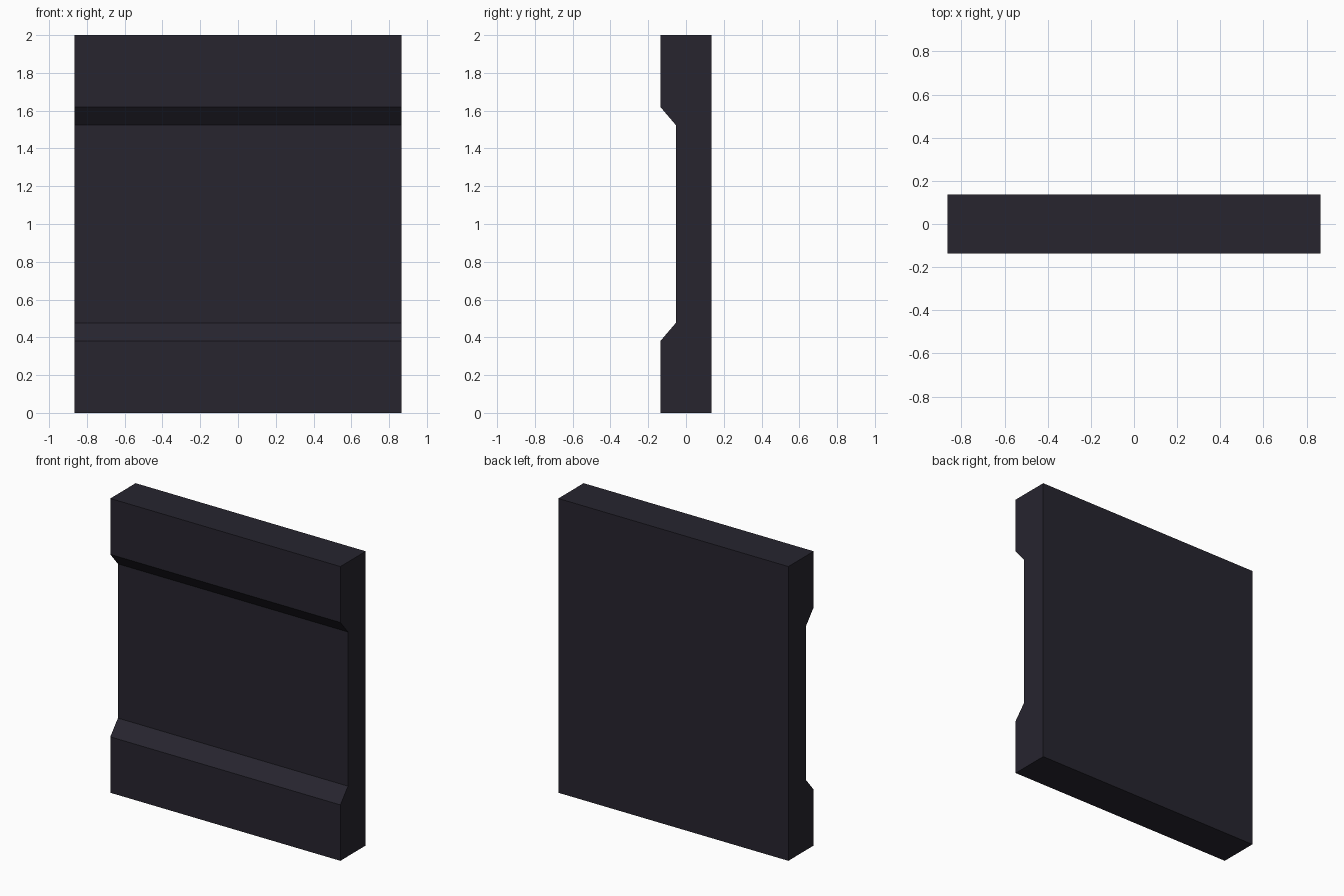
import bpy, bmesh

if "Cube" in bpy.data.objects:
    bpy.data.objects.remove(bpy.data.objects["Cube"])

HALF_W, HALF_D, HEIGHT = 0.865, 0.136, 2.0
RECESS_Y, Z_OUTER, Z_INNER = -0.054, 0.38, 0.476

# Side profile (y, z): lower half of the front, mirrored about mid-height
lower = [(HALF_D, 0), (-HALF_D, 0), (-HALF_D, Z_OUTER), (RECESS_Y, Z_INNER)]
profile = lower + [(y, HEIGHT - z) for y, z in reversed(lower)]

# Extrude the profile across the width
bm = bmesh.new()
face = bm.faces.new([bm.verts.new((-HALF_W, y, z)) for y, z in profile])
side = bmesh.ops.extrude_face_region(bm, geom=[face])
verts = [g for g in side["geom"] if isinstance(g, bmesh.types.BMVert)]
bmesh.ops.translate(bm, verts=verts, vec=(2 * HALF_W, 0, 0))
bmesh.ops.recalc_face_normals(bm, faces=bm.faces)

mesh = bpy.data.meshes.new("recessed_panel")
bm.to_mesh(mesh)
bm.free()
panel = bpy.data.objects.new("recessed_panel", mesh)
bpy.context.collection.objects.link(panel)

# Dark slate finish
mat = bpy.data.materials.new("dark_slate")
mat.diffuse_color = (0.02, 0.018, 0.028, 1)
mat.use_nodes = True
mat.node_tree.nodes["Principled BSDF"].inputs["Base Color"].default_value = mat.diffuse_color
mesh.materials.append(mat)
